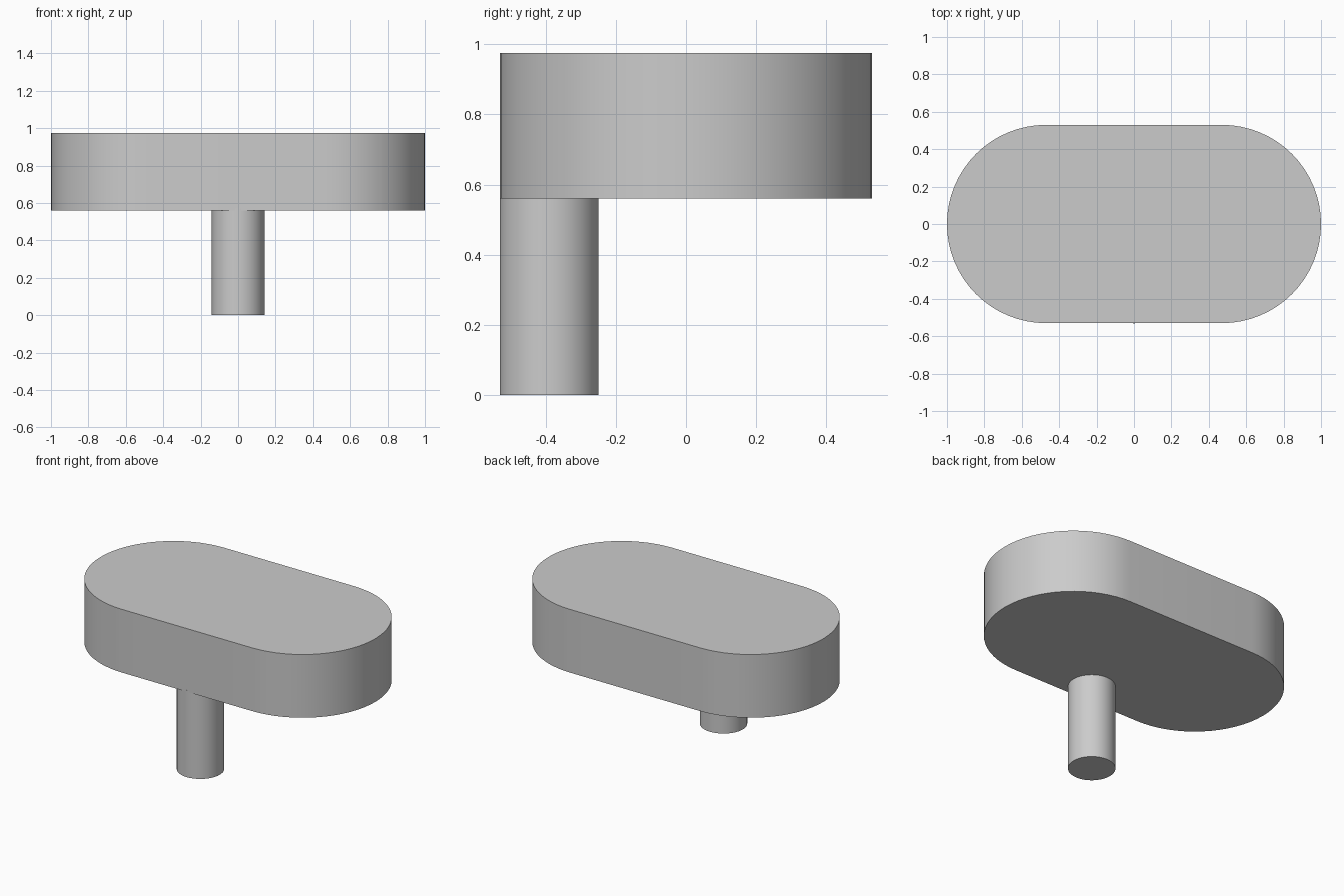
import bpy
import bmesh
from math import cos, sin, pi, radians

cube = bpy.data.objects.get("Cube")
if cube:
    bpy.data.objects.remove(cube, do_unlink=True)

grey = bpy.data.materials.new("light_grey")
grey.use_nodes = True
colour = (0.6, 0.6, 0.6, 1)
grey.diffuse_color = colour
grey.node_tree.nodes["Principled BSDF"].inputs["Base Color"].default_value = colour


def arc(cx, cy, radius, start, sweep, steps):
    return [(cx + radius * cos(start + sweep * i / steps),
             cy + radius * sin(start + sweep * i / steps)) for i in range(steps + 1)]


def extrude_profile(name, outline, bottom, top):
    """Solid prism from a closed outline, smooth around the wall."""
    bm = bmesh.new()
    base = bm.faces.new([bm.verts.new((x, y, bottom)) for x, y in outline])
    result = bmesh.ops.extrude_face_region(bm, geom=[base], use_keep_orig=True)
    moved = [g for g in result["geom"] if isinstance(g, bmesh.types.BMVert)]
    bmesh.ops.translate(bm, verts=moved, vec=(0, 0, top - bottom))
    bmesh.ops.recalc_face_normals(bm, faces=bm.faces)
    mesh = bpy.data.meshes.new(name)
    bm.to_mesh(mesh)
    bm.free()
    mesh.materials.append(grey)
    obj = bpy.data.objects.new(name, mesh)
    bpy.context.collection.objects.link(obj)
    bpy.ops.object.select_all(action="DESELECT")
    obj.select_set(True)
    bpy.context.view_layer.objects.active = obj
    bpy.ops.object.shade_smooth_by_angle(angle=radians(30))
    return obj


# Rounded slab: two half circles joined by straight sides
END_RADIUS = 0.53
END_X = 1 - END_RADIUS
slab_outline = (arc(END_X, 0, END_RADIUS, -pi / 2, pi, 32)
                + arc(-END_X, 0, END_RADIUS, pi / 2, pi, 32))
extrude_profile("slab", slab_outline, 0.56, 0.975)

# Round post under the front edge
post_outline = arc(0, -0.39, 0.141, 0, 2 * pi, 48)[:-1]
extrude_profile("post", post_outline, 0, 0.57)
